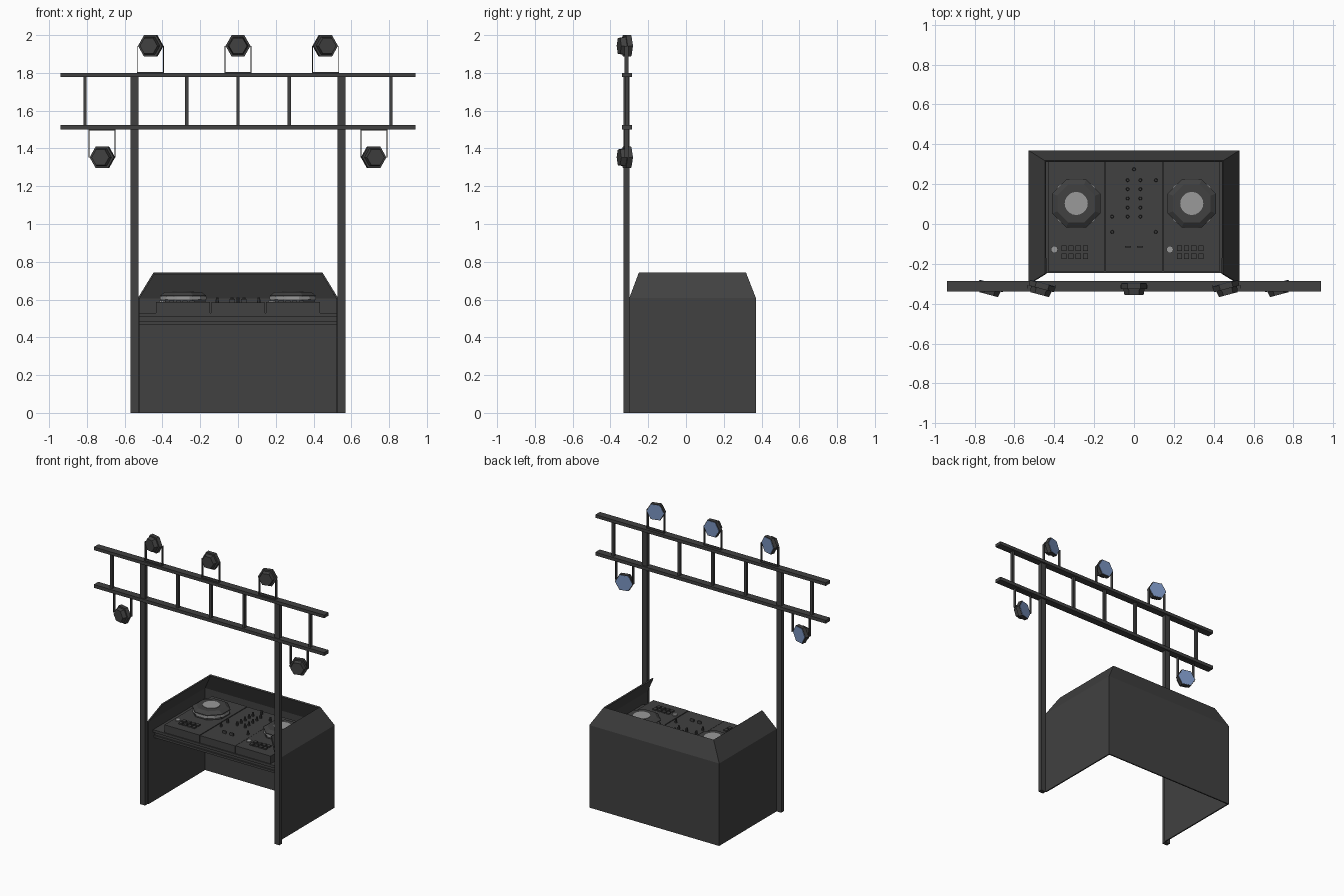
import bpy, math

if "Cube" in bpy.data.objects:
    bpy.data.objects.remove(bpy.data.objects["Cube"])

def material(name, rgb):
    m = bpy.data.materials.new(name)
    m.diffuse_color = (*rgb, 1)
    m.use_nodes = True
    m.node_tree.nodes["Principled BSDF"].inputs["Base Color"].default_value = m.diffuse_color
    return m

DARK = material("charcoal", (0.052, 0.052, 0.052))
SILVER = material("silver_grey", (0.32, 0.32, 0.32))
BLUE = material("lens_blue", (0.19, 0.29, 0.52))

def mesh_object(name, verts, faces, mat):
    me = bpy.data.meshes.new(name)
    me.from_pydata(verts, [], faces)
    me.materials.append(mat)
    ob = bpy.data.objects.new(name, me)
    bpy.context.collection.objects.link(ob)
    return ob

def box(name, x0, x1, y0, y1, z0, z1, mat=DARK):
    v = [(x, y, z) for z in (z0, z1) for x, y in ((x0, y0), (x1, y0), (x1, y1), (x0, y1))]
    f = [(3, 2, 1, 0), (4, 5, 6, 7)] + [(i, (i + 1) % 4, (i + 1) % 4 + 4, i + 4) for i in range(4)]
    return mesh_object(name, v, f, mat)

def turned(name, rings, n, loc, mat=DARK, phase=0.0, rot=(0, 0, 0)):
    """Stack of n-sided rings (radius, height) with end caps."""
    v, f = [], []
    for r, z in rings:
        for i in range(n):
            a = phase + 2 * math.pi * i / n
            v.append((r * math.cos(a), r * math.sin(a), z))
    for k in range(len(rings) - 1):
        for i in range(n):
            j = (i + 1) % n
            f.append((k * n + i, k * n + j, (k + 1) * n + j, (k + 1) * n + i))
    f.append(tuple(reversed(range(n))))
    f.append(tuple(range(len(v) - n, len(v))))
    ob = mesh_object(name, v, f, mat)
    ob.location, ob.rotation_euler = loc, rot
    return ob

# Booth: three walls with an inward-leaning upper band
base = [(-.53, -.30), (-.53, .37), (.53, .37), (.53, -.30)]
rim = [(-.448, -.25), (-.448, .318), (.448, .318), (.448, -.25)]
verts = [(*p, 0) for p in base] + [(*p, .608) for p in base] + [(*p, .742) for p in rim]
faces = [(i + 1 + k, i + k, i + 4 + k, i + 5 + k) for k in (0, 4) for i in range(3)]
booth = mesh_object("booth_walls", verts, faces, DARK)
sol = booth.modifiers.new("thickness", 'SOLIDIFY')
sol.thickness, sol.offset, sol.use_even_offset = .009, -1, True

# Table with a recessed band between two slabs
box("table_top", -.523, .523, -.245, .362, .509, .529)
box("table_core", -.523, .523, -.225, .362, .483, .509)
box("table_shelf", -.523, .523, -.235, .362, .467, .483)

# Decks
TOP = .586
for side, cx in (("left", -.29), ("right", .29)):
    box(f"{side}_deck", cx - .143, cx + .143, -.238, .315, .529, TOP)
    c = (cx, .103, 0)
    e = math.pi / 8
    turned(f"{side}_platter_base", [(.128, TOP), (.128, .600)], 8, c, DARK, e)
    turned(f"{side}_platter_ring", [(.127, .600), (.127, .616)], 12, c, SILVER, math.pi / 4)
    turned(f"{side}_platter_cover", [(.131, .616), (.131, .622), (.103, .640)], 8, c, DARK, e)
    turned(f"{side}_platter_disc", [(.058, .640), (.058, .643)], 20, c, SILVER)
    turned(f"{side}_play_button", [(.018, TOP), (.018, .594)], 10, (cx - .11, -.128, 0), SILVER)
    for i in range(4):
        for j in range(2):
            px, py = cx - .075 + i * .036, -.175 + j * .04
            box(f"{side}_pad", px, px + .026, py, py + .026, TOP, .595)

# Mixer with knobs and faders
box("mixer", -.143, .143, -.238, .315, .529, TOP - .002)
knobs = [(s * .032, y) for s in (-1, 1) for y in (.22, .175, .128, .082, .037)]
knobs += [(0, .275), (.11, .22), (-.11, .037), (-.11, -.04), (.11, -.04)]
for x, y in knobs:
    turned("mixer_knob", [(.009, TOP - .002), (.007, .611)], 8, (x, y, 0))
for x in (-.03, .03):
    box("mixer_fader", x - .014, x + .014, -.119, -.111, TOP - .002, .604)

# Lighting truss: posts, beams and rungs
for x in (-.548, .548):
    box("truss_post", x - .02, x + .02, -.33, -.299, 0, 1.79)
box("truss_upper_beam", -.94, .94, -.338, -.286, 1.777, 1.80)
box("truss_lower_beam", -.94, .94, -.338, -.286, 1.499, 1.523)
for x in (-.81, -.272, 0, .272, .81):
    box("truss_rung", x - .009, x + .009, -.323, -.303, 1.523, 1.777)

# Spotlights in U brackets, lenses facing the audience and toed in
for x, z, beam in ((-.464, 1.943, 1.80), (0, 1.943, 1.80), (.464, 1.943, 1.80),
                   (-.72, 1.353, 1.499), (.72, 1.353, 1.499)):
    yaw = math.radians(15) * ((x > 0) - (x < 0))
    rot, loc = (-math.pi / 2, 0, yaw), (x, -.32, z)
    turned("spotlight_can", [(.048, -.036), (.054, -.006), (.066, -.006), (.066, .022)], 6, loc, DARK, 0, rot)
    turned("spotlight_lens", [(.061, .022), (.061, .0245)], 6, loc, BLUE, 0, rot)
    z0, z1 = min(beam, z), max(beam, z)
    for s in (-1, 1):
        ax = x + s * .069
        box("bracket_arm", ax - .002, ax + .002, -.325, -.305, z0, z1)
    d = .005 if z > beam else -.005
    box("bracket_base", x - .071, x + .071, -.325, -.305, min(beam, beam + d), max(beam, beam + d))
